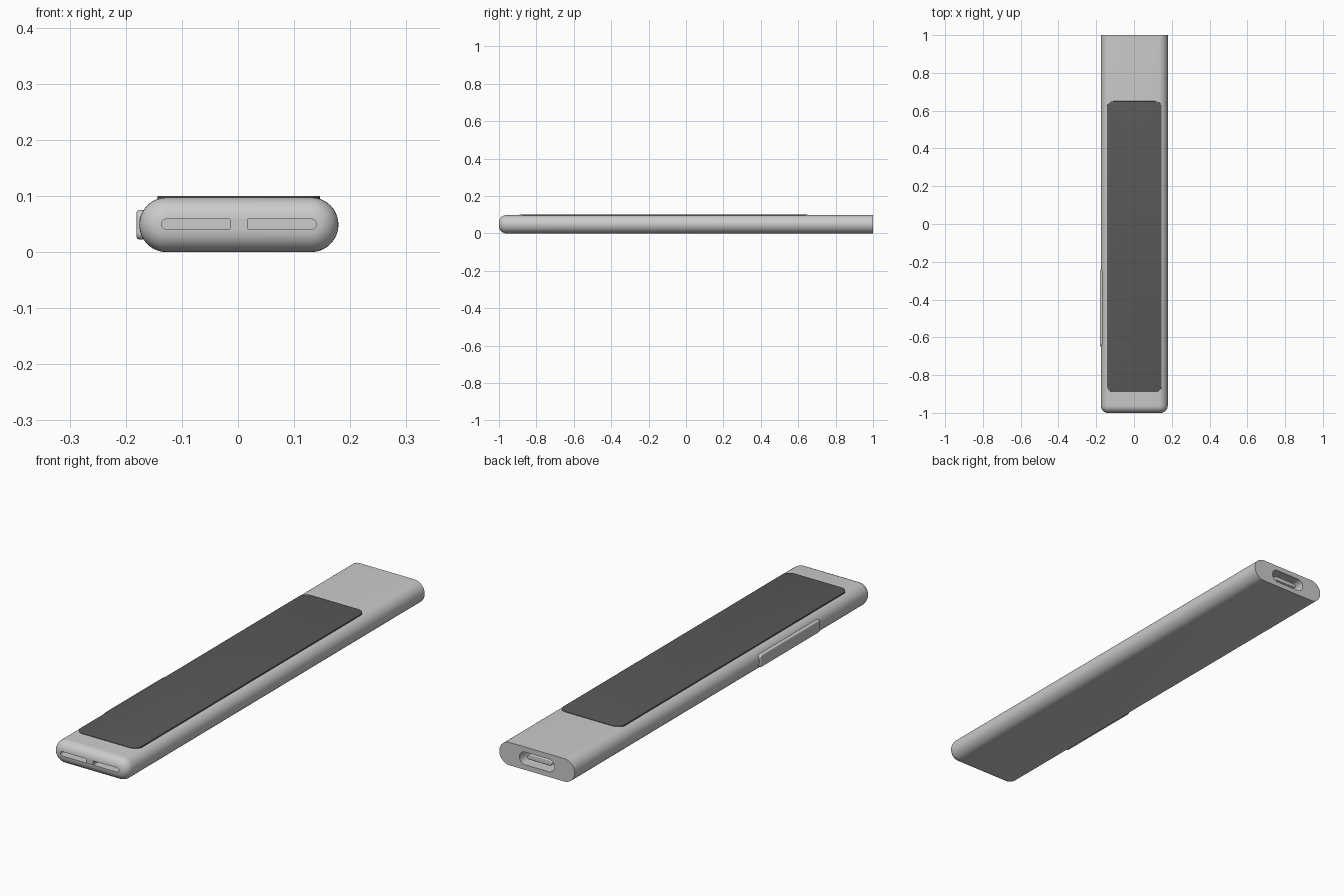
import bpy, bmesh, math
from mathutils import Vector

if "Cube" in bpy.data.objects:
    bpy.data.objects.remove(bpy.data.objects["Cube"])

CX, CZ = 0.0015, 0.0487      # centre of the body cross-section
HW, HH = 0.1775, 0.0487      # body half width / half height

AXES = {'x': lambda u, v, d: (d, u, v),
        'y': lambda u, v, d: (u, d, v),
        'z': lambda u, v, d: (u, v, d)}


def rounded(hw, hh, r, n=12):
    """Rounded rectangle outline from half sizes and corner radius."""
    pts = []
    r = min(r, hw - 1e-4, hh - 1e-4)
    for k, (sx, sy) in enumerate(((1, 1), (-1, 1), (-1, -1), (1, -1))):
        for i in range(n + 1):
            a = math.pi / 2 * (k + i / n)
            pts.append((sx * (hw - r) + r * math.cos(a), sy * (hh - r) + r * math.sin(a)))
    return pts


def loft(name, axis, centre, sections, mat=None):
    """Skin rounded rectangles (half w, half h, radius, depth) along an axis."""
    bm = bmesh.new()
    rings = [[bm.verts.new(AXES[axis](centre[0] + u, centre[1] + v, d))
              for u, v in rounded(hw, hh, r)] for hw, hh, r, d in sections]
    n = len(rings[0])
    for a, b in zip(rings, rings[1:]):
        for i in range(n):
            j = (i + 1) % n
            bm.faces.new((a[i], a[j], b[j], b[i]))
    bm.faces.new(rings[0])
    bm.faces.new(rings[-1])
    bmesh.ops.recalc_face_normals(bm, faces=bm.faces)
    me = bpy.data.meshes.new(name)
    bm.to_mesh(me)
    bm.free()
    ob = bpy.data.objects.new(name, me)
    bpy.context.collection.objects.link(ob)
    if mat:
        me.materials.append(mat)
    return ob


def fillet(hw, hh, r, edge, end, inward, steps=8):
    """Sections easing from a flat end out to the full outline."""
    out = []
    for i in range(steps + 1):
        t = math.pi / 2 * i / steps
        d = edge * (1 - math.sin(t))
        out.append((hw - d, hh - d, max(r - d, 0.001), end + inward * edge * (1 - math.cos(t))))
    return out


def cut(ob, cutter):
    cutter.hide_render = True
    mod = ob.modifiers.new("cut", 'BOOLEAN')
    mod.operation, mod.solver, mod.object = 'DIFFERENCE', 'EXACT', cutter
    bpy.context.view_layer.objects.active = ob
    bpy.ops.object.modifier_apply(modifier=mod.name)
    bpy.data.objects.remove(cutter)


dark = bpy.data.materials.new("dark_pad")
dark.diffuse_color = (0.1, 0.1, 0.1, 1)
dark.use_nodes = True
dark.node_tree.nodes["Principled BSDF"].inputs["Base Color"].default_value = dark.diffuse_color

# body: rounded front end, flat back end
body = loft("body", 'y', (CX, CZ), fillet(HW, HH, HH, 0.039, -1, 1) + [(HW, HH, HH, 1)])

# front slot and rear port recesses
cut(body, loft("slot_cutter", 'y', (CX, CZ + 0.001), [(0.138, 0.009, 0.009, y) for y in (-1.05, -0.95)]))
cut(body, loft("port_cutter", 'y', (CX, CZ), [(0.082, 0.027, 0.027, y) for y in (0.88, 1.05)]))

# bar splitting the front slot in two
bar = loft("slot_divider", 'y', (CX, CZ + 0.001), [(0.016, 0.0095, 0.0002, y) for y in (-0.9985, -0.945)])

# tongue inside the port
tongue = loft("port_tongue", 'y', (CX, CZ),
              [(0.058, 0.009, 0.008, 0.87)] + fillet(0.058, 0.009, 0.008, 0.003, 0.985, -1, 3)[::-1])

# dark panel on top
panel = loft("top_panel", 'z', (CX, -0.12),
             [(0.145, 0.77, 0.035, 0.09)] + fillet(0.145, 0.77, 0.035, 0.0015, 0.1, -1, 3)[::-1], dark)

# long button on the left side
button = loft("side_button", 'x', (-0.445, CZ),
              fillet(0.203, 0.0265, 0.012, 0.006, -0.181, 1, 5) + [(0.203, 0.0265, 0.012, -0.15)])

for ob in (body, bar, tongue, panel, button):
    bpy.ops.object.select_all(action='DESELECT')
    ob.select_set(True)
    bpy.context.view_layer.objects.active = ob
    bpy.ops.object.shade_smooth_by_angle(angle=math.radians(35))
